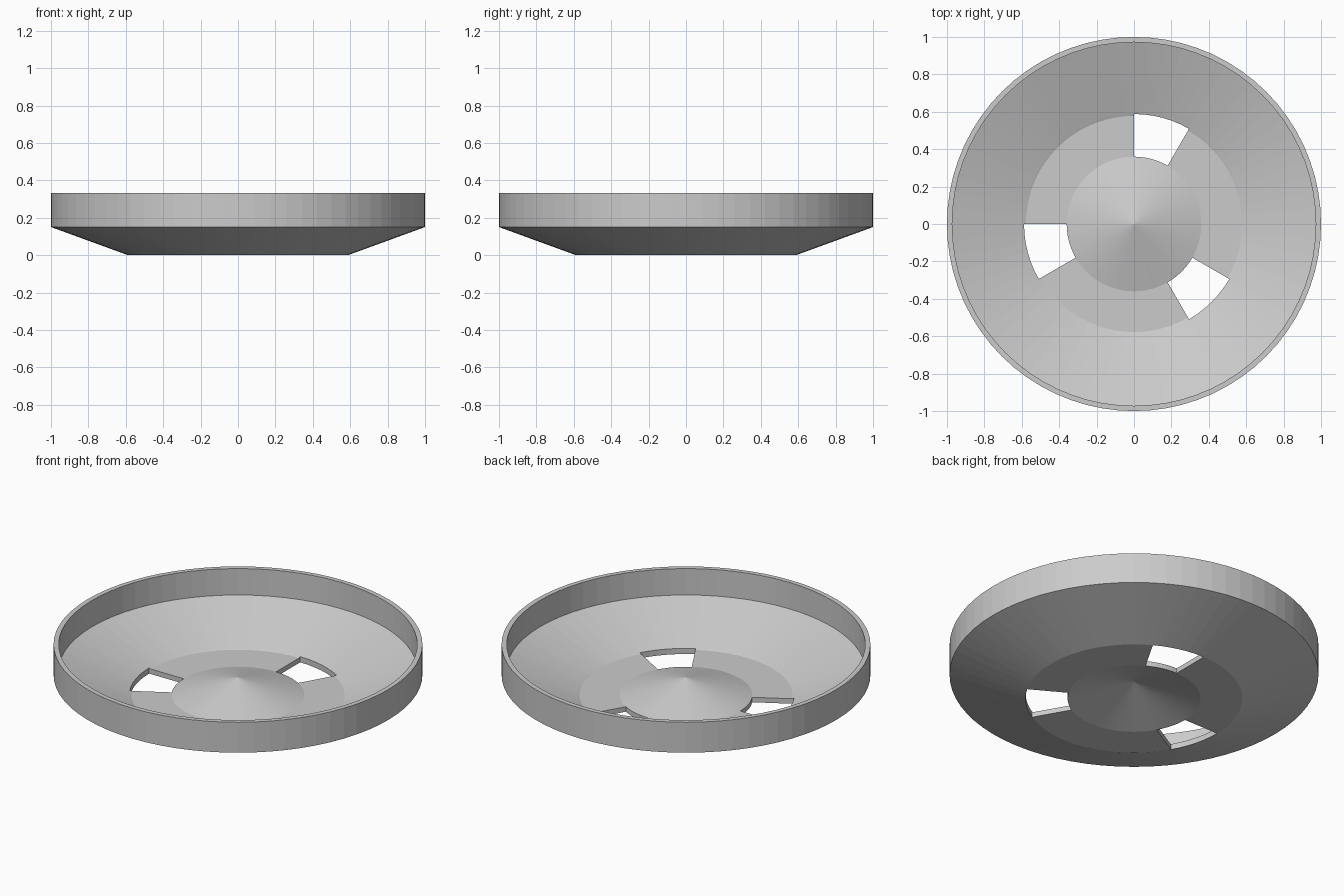
import bpy, bmesh, math

if "Cube" in bpy.data.objects:
    bpy.data.objects.remove(bpy.data.objects["Cube"])

SEGMENTS = 72
# Closed cross-section (radius, height): underside, rim wall, then inside back to the centre
PROFILE = [(0, .105), (.36, 0), (.588, 0), (1, .15), (1, .332), (.972, .332),
           (.972, .174), (.588, .034), (.578, .03), (.36, .03), (0, .135)]
UNDER_STRIP = 1            # flat underside strip opened by the slots
TOP_STRIPS = (7, 8)        # matching strips on the inside
SLOT_STARTS = (60, 180, 300)
SLOT_SPAN = 30


def in_slot(i):
    """True when sector i lies inside one of the three slots."""
    a = (i % SEGMENTS + .5) * 360 / SEGMENTS
    return any(s < a < s + SLOT_SPAN for s in SLOT_STARTS)


bm = bmesh.new()

# Rings of vertices; the two centre points are single vertices
rings = []
for r, z in PROFILE:
    if r == 0:
        rings.append([bm.verts.new((0, 0, z))] * SEGMENTS)
    else:
        rings.append([bm.verts.new((r * math.cos(2 * math.pi * i / SEGMENTS),
                                    r * math.sin(2 * math.pi * i / SEGMENTS), z))
                      for i in range(SEGMENTS)])


def face(*verts):
    bm.faces.new(list(dict.fromkeys(verts)))


for i in range(SEGMENTS):
    j = (i + 1) % SEGMENTS
    slot = in_slot(i)
    # Revolved skin, left open at the slots
    for k in range(len(PROFILE) - 1):
        if slot and (k == UNDER_STRIP or k in TOP_STRIPS):
            continue
        face(rings[k][i], rings[k][j], rings[k + 1][j], rings[k + 1][i])
    if slot:
        # Curved inner and outer slot walls
        face(rings[1][i], rings[1][j], rings[9][j], rings[9][i])
        face(rings[2][i], rings[2][j], rings[7][j], rings[7][i])
    # Straight radial slot walls
    if slot != in_slot(i - 1):
        face(*(rings[k][i] for k in (1, 2, 7, 8, 9)))

bmesh.ops.recalc_face_normals(bm, faces=bm.faces)
mesh = bpy.data.meshes.new("slotted_dish")
bm.to_mesh(mesh)
bm.free()
dish = bpy.data.objects.new("slotted_dish", mesh)
bpy.context.collection.objects.link(dish)
